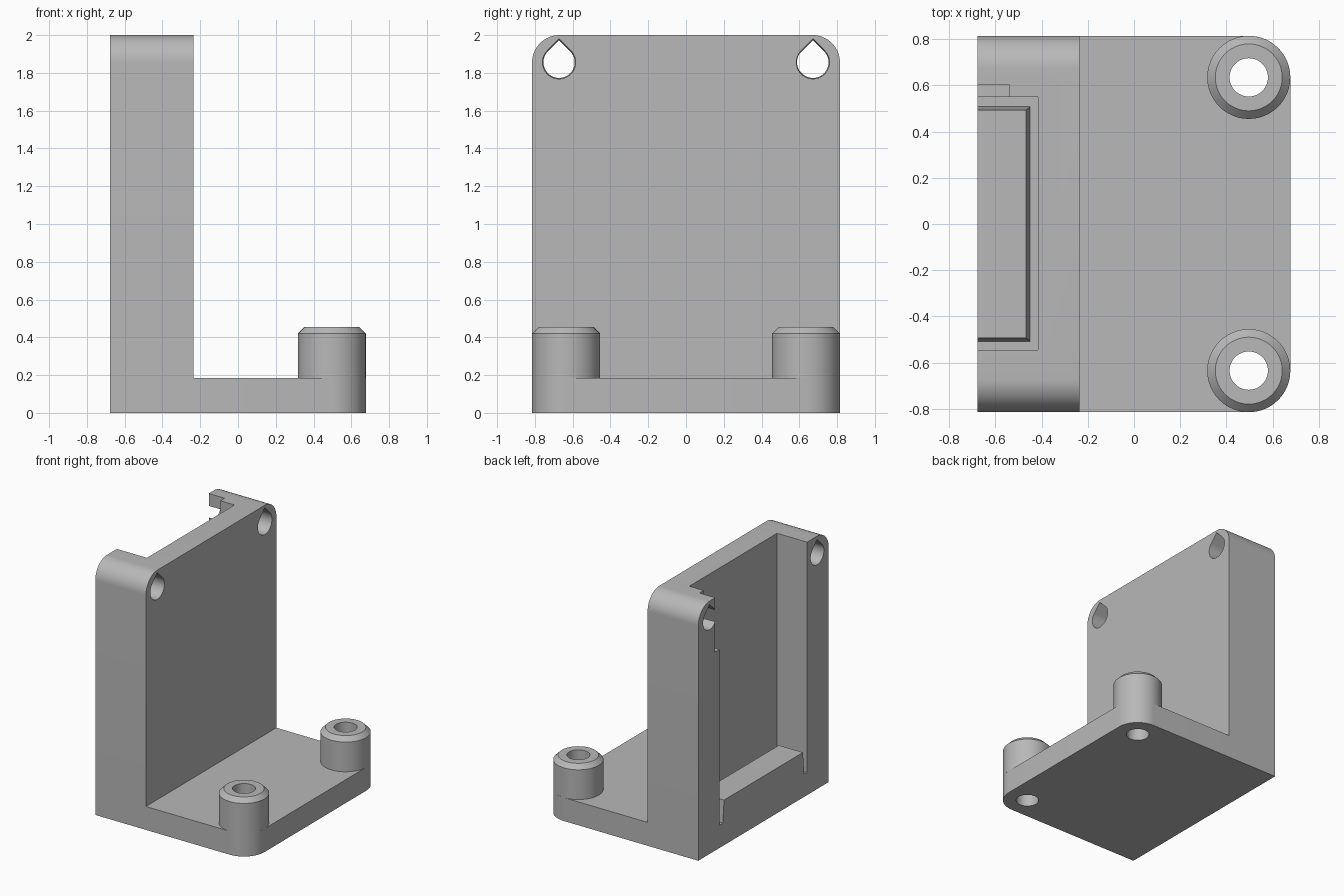
import bpy, bmesh, math

if "Cube" in bpy.data.objects:
    bpy.data.objects.remove(bpy.data.objects["Cube"])

grey = bpy.data.materials.new("matte_grey")
grey.use_nodes = True
grey.diffuse_color = (0.48, 0.48, 0.48, 1)
grey.node_tree.nodes["Principled BSDF"].inputs["Base Color"].default_value = (0.48, 0.48, 0.48, 1)

HALF_X, HALF_Y, HEIGHT = 0.678, 0.815, 2.0
WALL_X = -0.235                      # inner face of the upright
BASE_Z = 0.185
BOSS_X, BOSS_Y, BOSS_R, BORE_R = 0.497, 0.635, 0.18, 0.083
FLOOR_Z, SILL_Z = 0.18, 0.357


def finish(name, bm):
    bmesh.ops.recalc_face_normals(bm, faces=bm.faces[:])
    mesh = bpy.data.meshes.new(name)
    bm.to_mesh(mesh)
    bm.free()
    ob = bpy.data.objects.new(name, mesh)
    bpy.context.collection.objects.link(ob)
    mesh.materials.append(grey)
    return ob


def loft(name, start, end):
    """Solid between two matching closed outlines."""
    bm = bmesh.new()
    a = [bm.verts.new(p) for p in start]
    b = [bm.verts.new(p) for p in end]
    bm.faces.new(a)
    bm.faces.new(b)
    for i in range(len(a)):
        j = (i + 1) % len(a)
        bm.faces.new((a[i], a[j], b[j], b[i]))
    return finish(name, bm)


def arc(cx, cy, r, start, stop, steps=16):
    angles = [math.radians(start + (stop - start) * i / steps) for i in range(steps + 1)]
    return [(cx + r * math.cos(t), cy + r * math.sin(t)) for t in angles]


def box(name, x0, x1, y0, y1, z0, z1):
    outline = [(x0, y0), (x1, y0), (x1, y1), (x0, y1)]
    return loft(name, [(x, y, z0) for x, y in outline], [(x, y, z1) for x, y in outline])


def activate(ob):
    bpy.ops.object.select_all(action='DESELECT')
    ob.select_set(True)
    bpy.context.view_layer.objects.active = ob


def cut(ob, cutter):
    cutter.hide_render = True
    mod = ob.modifiers.new("cut", 'BOOLEAN')
    mod.operation, mod.solver, mod.object = 'DIFFERENCE', 'EXACT', cutter
    activate(ob)
    bpy.ops.object.modifier_apply(modifier=mod.name)
    bpy.data.objects.remove(cutter)


def smooth(ob):
    activate(ob)
    bpy.ops.object.shade_smooth_by_angle(angle=math.radians(30))


# Upright wall with rounded top corners
R = 0.145
outline = [(-HALF_Y, 0), (HALF_Y, 0)]
outline += arc(HALF_Y - R, HEIGHT - R, R, 0, 90) + arc(R - HALF_Y, HEIGHT - R, R, 90, 180)
wall = loft("upright_wall", [(-HALF_X, y, z) for y, z in outline],
            [(WALL_X, y, z) for y, z in outline])

# Open-topped pocket and the small side notch
cut(wall, box("pocket_cutter", -1, -0.415, -0.545, 0.55, FLOOR_Z, 2.2))
cut(wall, box("notch_cutter", -1, -0.54, 0.5, 0.603, 1.57, 2.2))

# Teardrop mounting holes, slightly narrower at the pocket side
for side in (-1, 1):
    def teardrop(x, r):
        points = arc(0, 0, r, 135, 405, 40) + [(0, r * math.sqrt(2))]
        return [(x, side * 0.672 + y, 1.856 + z) for y, z in points]
    cut(wall, loft("teardrop_cutter", teardrop(-0.75, 0.082), teardrop(-0.2, 0.088)))
smooth(wall)

# Flared sill inside the pocket
def sill_outline(x, y, z):
    return [(-HALF_X, -y, z), (x, -y, z), (x, y, z), (-HALF_X, y, z)]

loft("pocket_sill", sill_outline(-0.45, 0.508, FLOOR_Z), sill_outline(-0.467, 0.493, SILL_Z))

# Base plate with rounded outer corners
outline = [(WALL_X, HALF_Y), (WALL_X, -HALF_Y)]
outline += arc(BOSS_X, -BOSS_Y, BOSS_R, -90, 0) + arc(BOSS_X, BOSS_Y, BOSS_R, 0, 90)
base = loft("base_plate", [(x, y, 0) for x, y in outline], [(x, y, BASE_Z) for x, y in outline])
for side in (-1, 1):
    ring = arc(BOSS_X, side * BOSS_Y, BORE_R, 0, 352.5, 47)
    cut(base, loft("bore_cutter", [(x, y, -0.1) for x, y in ring], [(x, y, 0.3) for x, y in ring]))
smooth(base)

# Chamfered bosses: a ring profile spun around each bore
for side, label in ((-1, "front"), (1, "back")):
    bm = bmesh.new()
    profile = [(BORE_R, BASE_Z), (BOSS_R, BASE_Z), (BOSS_R, 0.42), (0.145, 0.455), (BORE_R, 0.455)]
    verts = [bm.verts.new((BOSS_X + r, side * BOSS_Y, z)) for r, z in profile]
    edges = [bm.edges.new((verts[i], verts[(i + 1) % len(verts)])) for i in range(len(verts))]
    bmesh.ops.spin(bm, geom=verts + edges, cent=(BOSS_X, side * BOSS_Y, 0), axis=(0, 0, 1),
                   angle=math.tau, steps=48, use_duplicate=False)
    bmesh.ops.remove_doubles(bm, verts=bm.verts[:], dist=0.0005)
    smooth(finish(label + "_boss", bm))
